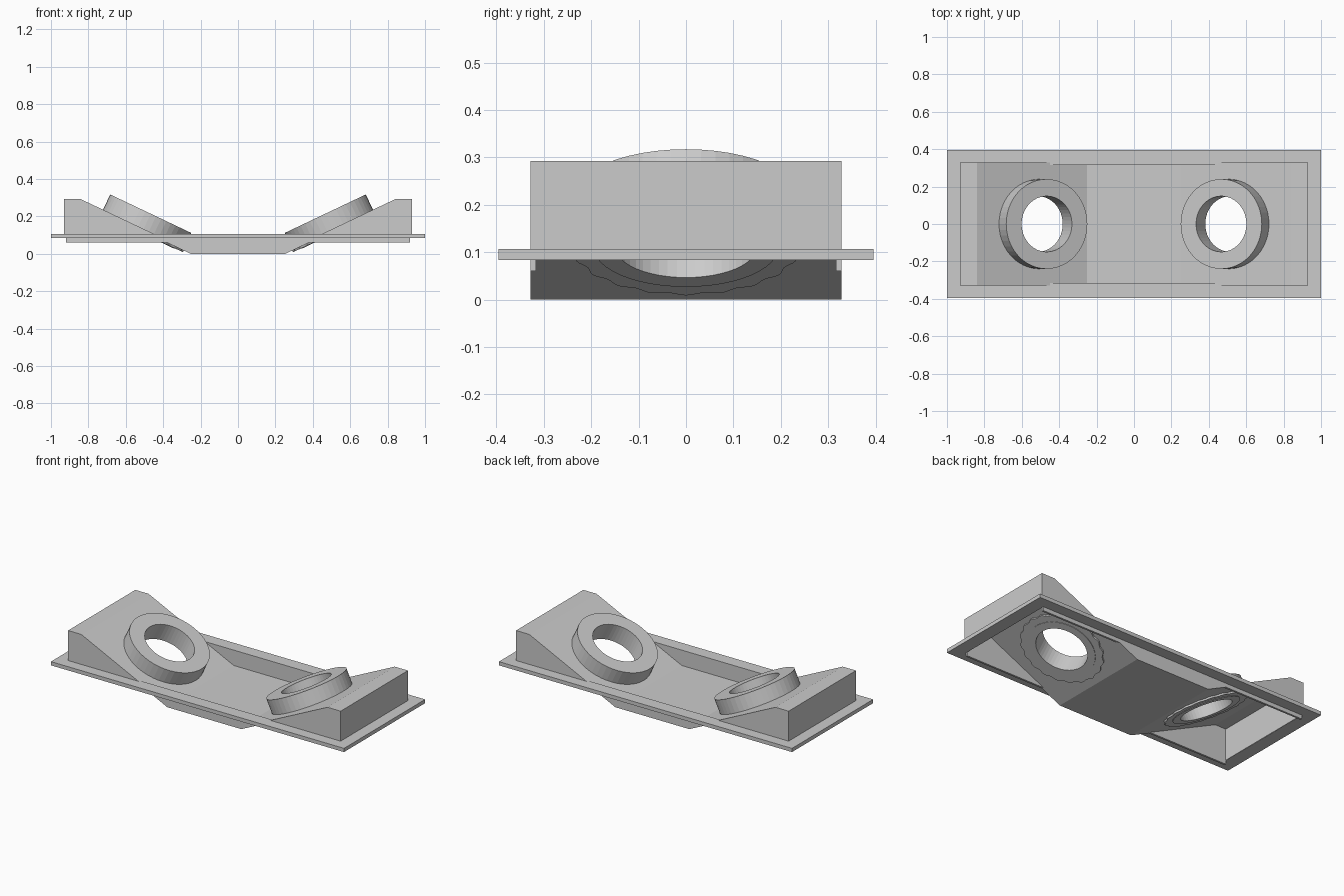
import bpy, bmesh, math
from mathutils import Matrix, Vector

if "Cube" in bpy.data.objects:
    bpy.data.objects.remove(bpy.data.objects["Cube"])

W = 0.328            # half depth of body
T = 0.012            # sheet thickness
TILT = math.atan(0.28 / 0.59)
SEG = 48


def make(name, bm):
    bmesh.ops.recalc_face_normals(bm, faces=bm.faces)
    me = bpy.data.meshes.new(name)
    bm.to_mesh(me)
    bm.free()
    ob = bpy.data.objects.new(name, me)
    bpy.context.collection.objects.link(ob)
    return ob


def extrude_xz(name, pts, y0, y1):
    bm = bmesh.new()
    f = bm.faces.new([bm.verts.new((x, y0, z)) for x, z in pts])
    r = bmesh.ops.extrude_face_region(bm, geom=[f])
    bmesh.ops.translate(bm, vec=(0, y1 - y0, 0),
                        verts=[v for v in r["geom"] if isinstance(v, bmesh.types.BMVert)])
    return make(name, bm)


def tube(name, outer, inner, z0, z1, n, mat):
    """Tube along local z; outer and inner give radius at an angle."""
    bm = bmesh.new()
    loops = []
    for rad, z in ((outer, z0), (outer, z1), (inner, z1), (inner, z0)):
        ring = []
        for i in range(n):
            a = 2 * math.pi * i / n
            ring.append(bm.verts.new((rad(a) * math.cos(a), rad(a) * math.sin(a), z)))
        loops.append(ring)
    for k in range(4):
        a, b = loops[k], loops[(k + 1) % 4]
        for i in range(n):
            j = (i + 1) % n
            bm.faces.new((a[i], a[j], b[j], b[i]))
    ob = make(name, bm)
    ob.data.transform(mat)
    return ob


def mirrored(half):
    return half + [(-x, z) for x, z in reversed(half)]


# Bent sheet: end walls, raised ends, slopes and trough floor
k = T * math.tan(TILT / 2)
top = [(0.93, 0.085), (0.93, 0.292), (0.84, 0.292), (0.25, T)]
under = [(0.918, 0.085), (0.918, 0.292 - T), (0.84 + k, 0.292 - T), (0.25 + k, 0)]
sheet = extrude_xz("bent_sheet", mirrored(top) + list(reversed(mirrored(under))), -W, W)

# Side walls with the lower skirt
xf = 0.25 + (0.107 - T) / math.tan(TILT)
xs = 0.25 + k + 0.06 / math.tan(TILT)
wall = mirrored([(0.25 + k, 0), (xs, 0.06), (0.92, 0.06), (0.92, 0.085), (0.93, 0.085),
                 (0.93, 0.292), (0.84, 0.292), (xf, 0.107)])
extrude_xz("side_wall_front", wall, -W, -W + T)
extrude_xz("side_wall_back", wall, W - T, W)

# Flange frame around the body
bm = bmesh.new()
rings = []
for x, y, z in ((1, 0.395, 0.084), (1, 0.395, 0.107), (0.92, 0.318, 0.107), (0.92, 0.318, 0.084)):
    rings.append([bm.verts.new((sx * x, sy * y, z)) for sx, sy in ((1, 1), (-1, 1), (-1, -1), (1, -1))])
for i in range(4):
    for j in range(4):
        a, b = rings[i], rings[(i + 1) % 4]
        bm.faces.new((a[j], a[(j + 1) % 4], b[(j + 1) % 4], b[j]))
make("flange_frame", bm)

# Tilted collars with scalloped rings underneath, one on each slope
base = Matrix.Translation((0.505, 0, T + 0.255 * math.tan(TILT))) @ Matrix.Rotation(-TILT, 4, 'Y')
for side, turn in (("right", 0), ("left", math.pi)):
    mat = Matrix.Rotation(turn, 4, 'Z') @ base

    # Hole through the slope
    bm = bmesh.new()
    bmesh.ops.create_cone(bm, cap_ends=True, segments=SEG, radius1=0.165, radius2=0.165,
                          depth=0.1, matrix=mat)
    cutter = make("hole_cutter_" + side, bm)
    cutter.hide_render = True
    cutter.hide_set(True)
    mod = sheet.modifiers.new("hole_" + side, 'BOOLEAN')
    mod.object = cutter
    mod.operation = 'DIFFERENCE'
    mod.solver = 'EXACT'

    tube("collar_" + side, lambda a: 0.24, lambda a: 0.149, -0.005, 0.09, SEG, mat)
    tube("collar_foot_" + side, lambda a: 0.195, lambda a: 0.149, -0.025, -0.005, SEG, mat)
    tube("scalloped_ring_" + side, lambda a: 0.238 + 0.005 * math.cos(20 * a),
         lambda a: 0.19, -0.022, -0.006, 120, mat)

# Apply the holes, then remove the cutters
bpy.context.view_layer.update()
dg = bpy.context.evaluated_depsgraph_get()
cut = bpy.data.meshes.new_from_object(sheet.evaluated_get(dg))
sheet.modifiers.clear()
sheet.data = cut
for ob in [o for o in bpy.data.objects if o.name.startswith("hole_cutter")]:
    bpy.data.objects.remove(ob)
